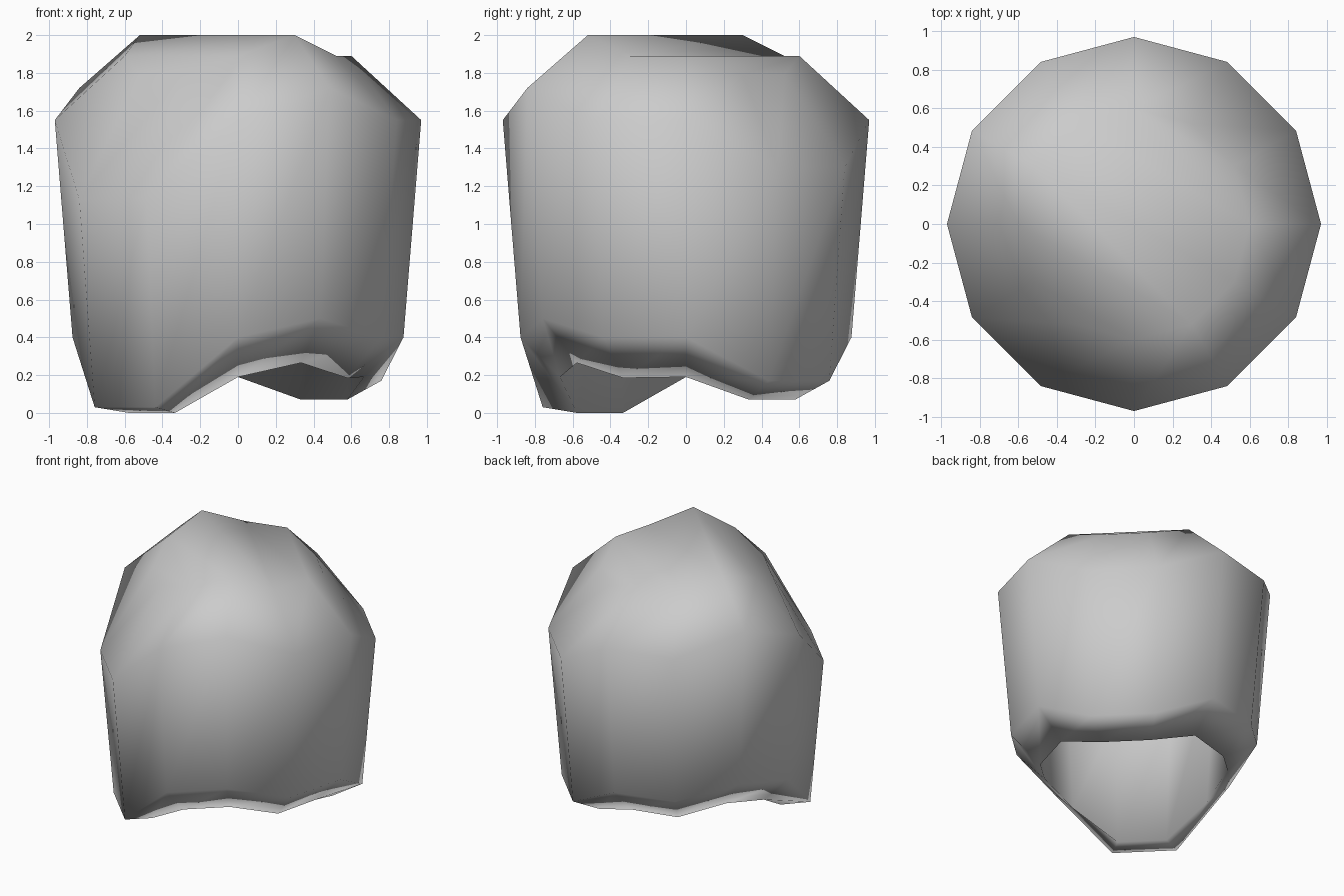
import bpy, bmesh
from math import cos, sin, radians

if "Cube" in bpy.data.objects:
    bpy.data.objects.remove(bpy.data.objects["Cube"])

# Each ring: radius and six heights, mirrored across the diagonal plane x = y
RINGS = [
    # outer shell, crown down to the lower edge
    (0.60, [1.79, 1.89, 1.89, 2.00, 1.89, 1.79]),
    (0.97, [1.30, 1.55, 1.55, 1.72, 1.55, 1.13]),
    (0.876, [0.17, 0.40, 0.40, 0.50, 0.40, 0.03]),
    # lip, then inner shell back up to the ceiling
    (0.667, [0.07, 0.19, 0.185, 0.265, 0.19, 0.00]),
    (0.75, [1.22, 1.45, 1.45, 1.60, 1.45, 1.05]),
    (0.46, [1.59, 1.69, 1.69, 1.79, 1.69, 1.59]),
]


def add_ring(bm, radius, half):
    heights = half + half[::-1]
    ring = []
    for i, z in enumerate(heights):
        a = radians(30 - 30 * i)
        ring.append(bm.verts.new((radius * cos(a), radius * sin(a), z)))
    return ring


def cap_strips(bm, ring):
    # quads running straight across between mirrored pairs
    for i in range(5):
        bm.faces.new((ring[i], ring[i + 1], ring[10 - i], ring[11 - i]))


bm = bmesh.new()
rings = [add_ring(bm, r, h) for r, h in RINGS]
for a, b in zip(rings, rings[1:]):
    for i in range(12):
        j = (i + 1) % 12
        bm.faces.new((a[i], a[j], b[j], b[i]))
cap_strips(bm, rings[0])
cap_strips(bm, rings[-1])
bmesh.ops.recalc_face_normals(bm, faces=bm.faces[:])
for f in bm.faces:
    f.smooth = True

# Hollow domed shell with a wavy lower edge
mesh = bpy.data.meshes.new("hollow_shell")
bm.to_mesh(mesh)
bm.free()
shell = bpy.data.objects.new("hollow_shell", mesh)
bpy.context.collection.objects.link(shell)
